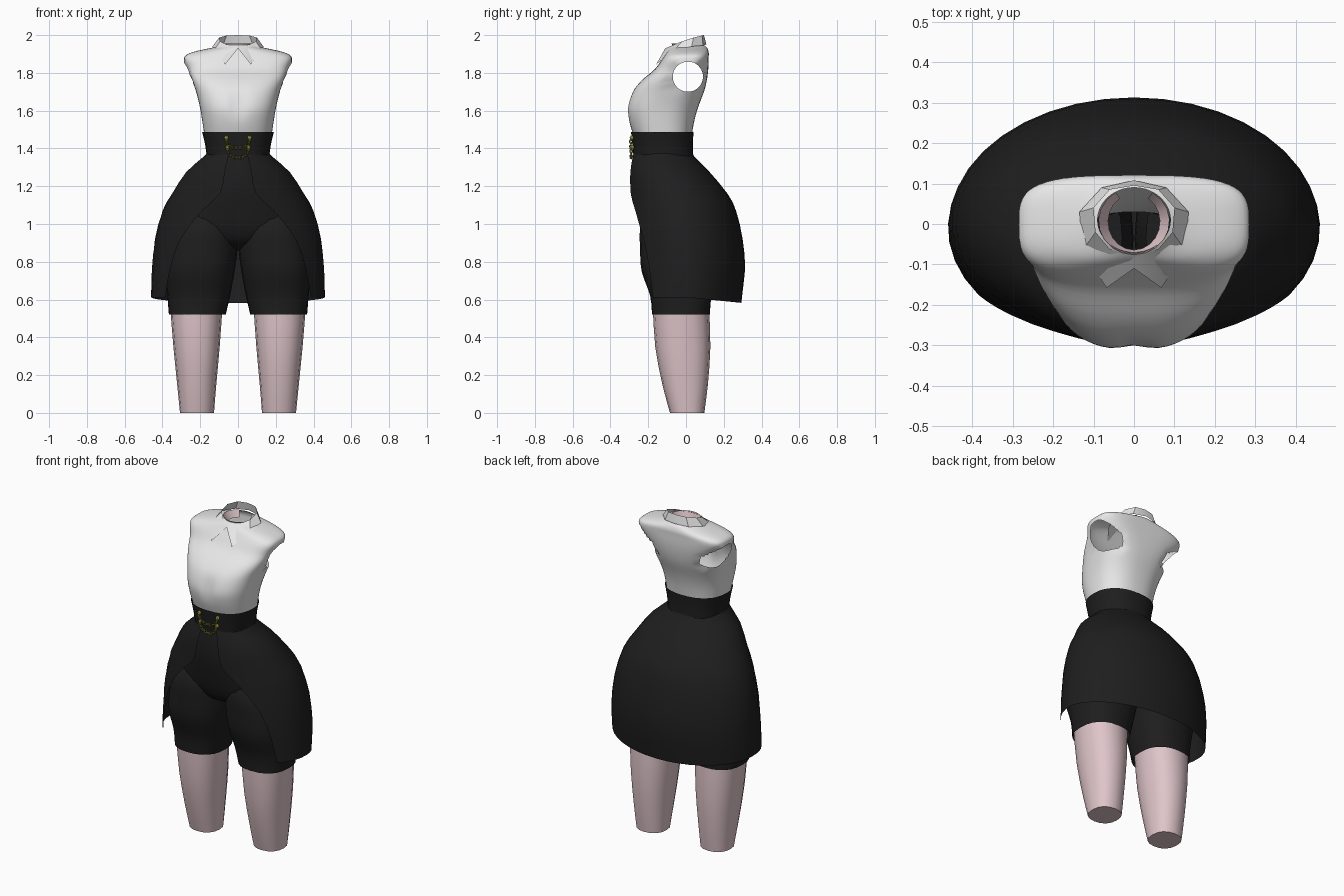
import bpy, bmesh, math
from mathutils import Vector

if "Cube" in bpy.data.objects:
    bpy.data.objects.remove(bpy.data.objects["Cube"])


def material(name, rgb):
    m = bpy.data.materials.new(name)
    m.diffuse_color = (*rgb, 1)
    m.use_nodes = True
    m.node_tree.nodes["Principled BSDF"].inputs["Base Color"].default_value = m.diffuse_color
    return m


WHITE = material("shirt white", (0.8, 0.8, 0.8))
BLACK = material("cloth black", (0.013, 0.013, 0.013))
SKIN = material("skin pink", (0.74, 0.56, 0.59))
GOLD = material("chain gold", (0.26, 0.25, 0.04))


def finish(name, bm, mat, angle=50):
    me = bpy.data.meshes.new(name)
    bm.to_mesh(me)
    bm.free()
    ob = bpy.data.objects.new(name, me)
    bpy.context.collection.objects.link(ob)
    me.materials.append(mat)
    bpy.ops.object.select_all(action='DESELECT')
    ob.select_set(True)
    bpy.context.view_layer.objects.active = ob
    bpy.ops.object.shade_smooth_by_angle(angle=math.radians(angle))
    return ob


def smooth_rows(rows, sub):
    """Catmull-Rom interpolation between key rows."""
    out = []
    for i in range(len(rows) - 1):
        p0, p1, p2, p3 = (rows[min(max(i + k, 0), len(rows) - 1)] for k in (-1, 0, 1, 2))
        for s in range(sub):
            t = s / sub
            out.append([0.5 * (2 * b + (c - a) * t + (2 * a - 5 * b + 4 * c - d) * t * t
                               + (3 * b - a - 3 * c + d) * t ** 3)
                        for a, b, c, d in zip(p0, p1, p2, p3)])
    return out + [list(rows[-1])]


def loft(rows, seg, sub, cap=False):
    """Rows: z, x min, x max, y front, y back, roundness[, x of front opening]."""
    bm = bmesh.new()
    rings = []
    for r in smooth_rows(sorted(rows), sub):
        z, x0, x1, yf, yb, n = r[:6]
        rx, ry, cx, cy = (x1 - x0) / 2, (yb - yf) / 2, (x0 + x1) / 2, (yf + yb) / 2
        if len(r) > 6:
            a = math.acos(min(1, max(0, r[6] / rx)))
            angles = [-a + (math.pi + 2 * a) * i / seg for i in range(seg + 1)]
        else:
            angles = [math.tau * i / seg for i in range(seg)]
        ring = []
        for t in angles:
            c, s = math.cos(t), math.sin(t)
            ring.append(bm.verts.new((cx + rx * math.copysign(abs(c) ** (2 / n), c),
                                      cy + ry * math.copysign(abs(s) ** (2 / n), s), z)))
        rings.append(ring)
    closed = len(rows[0]) == 6
    for lo, hi in zip(rings, rings[1:]):
        for i in range(len(lo) if closed else len(lo) - 1):
            j = (i + 1) % len(lo)
            bm.faces.new((lo[i], lo[j], hi[j], hi[i]))
    if cap:
        bm.faces.new(rings[0][::-1])
    return bm


def sym(rows):
    return [(r[0], -r[1], *r[1:]) for r in rows]


def both_sides(name, rows, mat, seg, sub, cap=False):
    finish("right_" + name, loft(rows, seg, sub, cap), mat)
    finish("left_" + name, loft([(r[0], -r[2], -r[1], *r[3:]) for r in rows], seg, sub, cap), mat)


# Sleeveless shirt, a hollow shell with round armholes
shirt = loft(sym([
    (1.47, .178, -.278, .030, 2.4), (1.55, .190, -.304, .045, 2.4),
    (1.62, .202, -.310, .065, 2.5), (1.70, .222, -.283, .095, 2.6),
    (1.76, .245, -.235, .110, 2.8), (1.82, .267, -.165, .118, 3.1),
    (1.88, .285, -.122, .120, 3.5), (1.91, .240, -.102, .120, 3.0),
    (1.935, .130, -.085, .110, 2.2), (1.95, .090, -.070, .090, 2.0)]), 56, 4)
ARM, R = Vector((0.01, 1.78)), 0.08
inside = lambda v: (Vector((v.co.y, v.co.z)) - ARM).length < R and abs(v.co.x) > 0.15
holes = [f for f in shirt.faces if any(inside(v) for v in f.verts)]
rim = {v for f in holes for v in f.verts if not inside(v)}
bmesh.ops.delete(shirt, geom=holes, context='FACES')
for v in [v for v in rim if v.is_valid]:
    d = (Vector((v.co.y, v.co.z)) - ARM).normalized() * R
    v.co.y, v.co.z = ARM.x + d.x, ARM.y + d.y
# shallow dip between the two sides of the chest
for v in shirt.verts:
    if v.co.y < -0.15:
        v.co.y += 0.016 * math.exp(-(v.co.x / .035) ** 2 - ((v.co.z - 1.63) / .07) ** 2)
finish("shirt", shirt, WHITE, 60)

# Folded collar with two pointed flaps
upper = [(0, -.08, 1.94), (.06, -.062, 1.95), (.095, -.02, 1.967),
         (.1, .04, 1.987), (.06, .085, 1.998), (0, .095, 2.0)]
lower = [(0, -.11, 1.93), (.068, -.158, 1.845), (.127, -.065, 1.918),
         (.135, .03, 1.94), (.08, .09, 1.945), (0, .108, 1.95)]
collar = bmesh.new()
for side in (1, -1):
    up, lo = ([collar.verts.new((side * x, y, z)) for x, y, z in pts] for pts in (upper, lower))
    for i in range(5):
        quad = (lo[i], lo[i + 1], up[i + 1], up[i])
        collar.faces.new(quad if side > 0 else quad[::-1])
bmesh.ops.remove_doubles(collar, verts=collar.verts, dist=1e-4)
finish("collar", collar, WHITE, 35)

# Band of neck seen inside the collar, open at the back
finish("neck", loft(sym([(1.915, .064, .075, -.064, 2, .035),
                         (1.955, .088, .09, -.076, 2, .045)]), 16, 1), SKIN)

# High waistband
finish("waistband", loft(sym([(1.36, .166, -.278, .037, 2.3), (1.42, .174, -.284, .036, 2.3),
                              (1.488, .190, -.291, .040, 2.3)]), 32, 2), BLACK)

# Shorts: hip section and two legs
finish("shorts_hips", loft(sym([
    (1.37, .163, -.276, .034, 2.2), (1.28, .205, -.286, .08, 2.2),
    (1.18, .255, -.284, .13, 2.2), (1.07, .315, -.262, .17, 2.2),
    (.97, .335, -.235, .175, 2.2), (.90, .26, -.19, .15, 2.2),
    (.86, .10, -.10, .08, 2.0)]), 32, 3, True), BLACK)
both_sides("shorts_leg", [
    (1.08, .03, .28, -.20, .13, 2.2), (.98, .004, .352, -.242, .17, 2.3),
    (.87, .003, .378, -.243, .175, 2.4), (.75, .018, .386, -.235, .165, 2.4),
    (.62, .042, .374, -.19, .135, 2.4), (.52, .065, .366, -.18, .126, 2.4)], BLACK, 24, 3)

# Bare legs
both_sides("leg", [
    (0, .127, .307, -.085, .097, 2.3), (.15, .115, .322, -.125, .116, 2.3),
    (.35, .097, .342, -.163, .129, 2.3), (.56, .082, .359, -.176, .122, 2.3)],
    SKIN, 16, 2, True)

# Overskirt: open at the front, hem dropping towards the back
skirt = loft(sym([
    (1.385, .164, -.279, .036, 2, .03), (1.36, .178, -.287, .042, 2, .05),
    (1.275, .275, -.302, .125, 2, .07), (1.16, .350, -.302, .22, 2, .095),
    (1.07, .400, -.302, .265, 2, .19), (.92, .440, -.310, .30, 2, .305),
    (.76, .456, -.315, .313, 2, .36), (.612, .460, -.312, .293, 2, .385)]), 28, 2)
for v in skirt.verts:
    if v.co.z < 0.62:
        v.co.z -= 0.1 * max(v.co.y, 0)
finish("overskirt", skirt, BLACK)


# Two hanging chains with round studs at their ends
def add_link(bm, centre, along, twist, major=.0095, minor=.0032):
    along = along.normalized()
    across = Vector((0, 1, 0)) if twist else along.cross(Vector((0, 1, 0)))
    normal = along.cross(across)
    grid = []
    for i in range(10):
        a = math.tau * i / 10
        out = along * math.cos(a) * 1.25 + across * math.sin(a) * 0.75
        grid.append([bm.verts.new(centre + out * (major + minor * math.cos(b))
                                  + normal * minor * math.sin(b))
                     for b in (math.tau * k / 5 for k in range(5))])
    for i in range(10):
        for k in range(5):
            p, q, m = grid[i], grid[(i + 1) % 10], (k + 1) % 5
            bm.faces.new((p[k], q[k], q[m], p[m]))


for name, half, top, drop, y in (("upper_chain", .062, 1.452, .05, -.292),
                                 ("lower_chain", .056, 1.402, .052, -.29)):
    chain = bmesh.new()
    point = lambda t: Vector((half * math.sin(t), y, top - drop * math.cos(t)))
    count = 11
    for i in range(count):
        t = math.pi * (i / (count - 1) - 0.5)
        add_link(chain, point(t), point(t + .05) - point(t - .05), i % 2)
    for s in (-1, 1):
        stud = bmesh.ops.create_uvsphere(chain, u_segments=8, v_segments=6, radius=.012)
        bmesh.ops.translate(chain, verts=stud["verts"], vec=(s * half, y + .006, top + .004))
    bmesh.ops.recalc_face_normals(chain, faces=chain.faces)
    finish(name, chain, GOLD)
